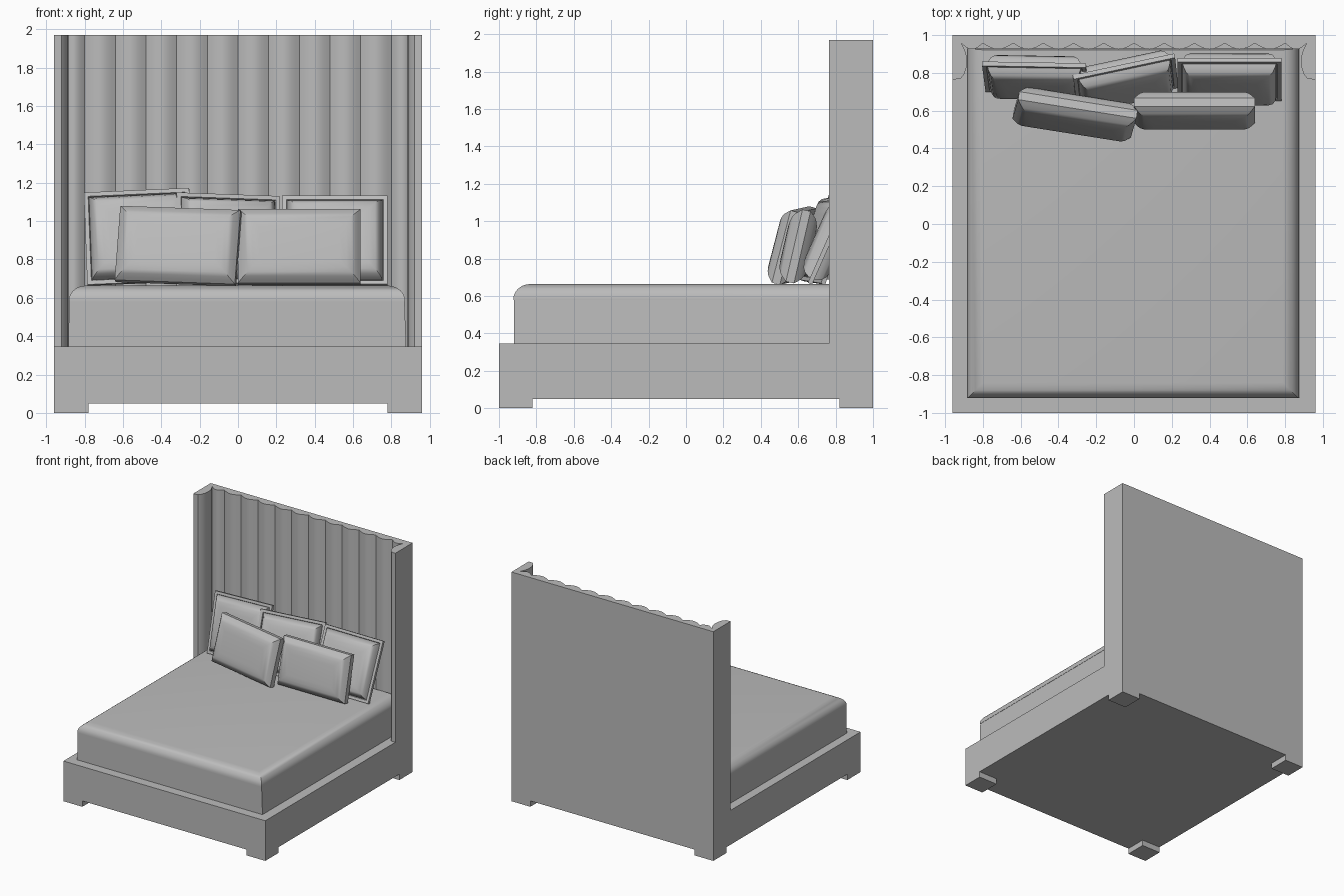
import bpy, bmesh
from math import radians, sin, pi

cube = bpy.data.objects.get("Cube")
if cube:
    bpy.data.objects.remove(cube, do_unlink=True)

grey = bpy.data.materials.new("soft grey")
grey.use_nodes = True
colour = (0.5, 0.5, 0.5, 1)
grey.diffuse_color = colour
grey.node_tree.nodes["Principled BSDF"].inputs["Base Color"].default_value = colour


def make(name, bm, smooth=None):
    bmesh.ops.recalc_face_normals(bm, faces=bm.faces)
    mesh = bpy.data.meshes.new(name)
    bm.to_mesh(mesh)
    bm.free()
    mesh.materials.append(grey)
    ob = bpy.data.objects.new(name, mesh)
    bpy.context.collection.objects.link(ob)
    if smooth:
        bpy.ops.object.select_all(action="DESELECT")
        ob.select_set(True)
        bpy.context.view_layer.objects.active = ob
        bpy.ops.object.shade_smooth_by_angle(angle=radians(smooth))
    return ob


def loft(name, rings, smooth=None):
    """Skin stacked rectangles (x0, x1, y0, y1, z) and cap both ends."""
    bm = bmesh.new()
    loops = [[bm.verts.new(p) for p in ((a, c, z), (b, c, z), (b, d, z), (a, d, z))]
             for a, b, c, d, z in rings]
    for low, high in zip(loops, loops[1:]):
        for i in range(4):
            j = (i + 1) % 4
            bm.faces.new((low[i], low[j], high[j], high[i]))
    bm.faces.new(loops[0])
    bm.faces.new(loops[-1])
    return make(name, bm, smooth)


def box(name, x0, x1, y0, y1, z0, z1):
    return loft(name, [(x0, x1, y0, y1, z) for z in (z0, z1)])


def extrude(name, outline, z0, z1, smooth):
    bm = bmesh.new()
    face = bm.faces.new([bm.verts.new((x, y, z0)) for x, y in outline])
    new = bmesh.ops.extrude_face_region(bm, geom=[face])["geom"]
    top = [v for v in new if isinstance(v, bmesh.types.BMVert)]
    bmesh.ops.translate(bm, verts=top, vec=(0, 0, z1 - z0))
    return make(name, bm, smooth)


# Platform with corner feet
W, LEG, PLINTH, DECK = 0.96, 0.18, 0.05, 0.345
box("bed_base", -W, W, -1, 1, PLINTH, DECK)
for side, sx in (("right", -1), ("left", 1)):
    for end, sy in (("front", -1), ("back", 1)):
        x, y = sorted((sx * W, sx * (W - LEG))), sorted((sy, sy * (1 - LEG)))
        box(f"{end}_{side}_foot", *x, *y, 0, PLINTH)

# Headboard: padded wings and a row of vertical channels in one outline
wing = [(0.92, 0.768), (0.90, 0.79), (0.887, 0.83), (0.883, 0.87),
        (0.89, 0.905), (0.905, 0.94), (0.915, 0.957)]
seams = [0.915] + [0.8 - 0.16 * i for i in range(11)] + [-0.915]
scallops = []
for a, b in zip(seams, seams[1:]):
    steps = 8
    scallops += [(a + (b - a) * i / steps, 0.957 - 0.032 * sin(pi * i / steps))
                 for i in range(1, steps + 1)]
outline = [(-W, 1), (W, 1), (W, 0.765)] + wing + scallops
outline += [(-x, y) for x, y in reversed(wing[:-1])] + [(-W, 0.765)]
extrude("headboard", outline, DECK, 1.97, 35)

# Mattress and rounded cover
loft("mattress", [(-0.885, 0.877, -0.92, 0.93, DECK), (-0.88, 0.868, -0.92, 0.93, 0.6)])
cover = [(0, 0.58), (0, 0.597), (0.008, 0.618), (0.022, 0.637),
         (0.042, 0.652), (0.062, 0.66), (0.082, 0.663)]
loft("bed_cover", [(-0.882 + i, 0.871 - i, -0.922 + i, 0.93 - i * 0.1, z) for i, z in cover], 40)


# Pillows: (inset, half thickness) steps mirrored front to back
def pillow(name, w, h, steps, location, lean, roll=0, yaw=0):
    profile = [(i, -d) for i, d in reversed(steps)] + steps
    ob = loft(name, [(i - w / 2, w / 2 - i, i - h / 2, h / 2 - i, d) for i, d in profile], 40)
    ob.location = location
    ob.rotation_euler = (radians(90 - lean), radians(roll), radians(yaw))


flanged = [(0, 0.012), (0.022, 0.012), (0.026, 0.004), (0.032, 0.025), (0.045, 0.05),
           (0.065, 0.066), (0.095, 0.076), (0.13, 0.08)]
plain = [(0, 0.022), (0.012, 0.036), (0.03, 0.055), (0.05, 0.067), (0.075, 0.074), (0.11, 0.077)]

pillow("back_pillow_right", 0.55, 0.5, flanged, (-0.52, 0.775, 0.918), 16, -2.5, -1)
pillow("back_pillow_middle", 0.55, 0.49, flanged, (-0.045, 0.755, 0.905), 19, 2, 12)
pillow("back_pillow_left", 0.55, 0.505, flanged, (0.505, 0.765, 0.897), 24)
pillow("front_pillow_right", 0.635, 0.4, plain, (-0.312, 0.58, 0.87), 15, 2, -9)
pillow("front_pillow_left", 0.64, 0.395, plain, (0.32, 0.6, 0.865), 13)
